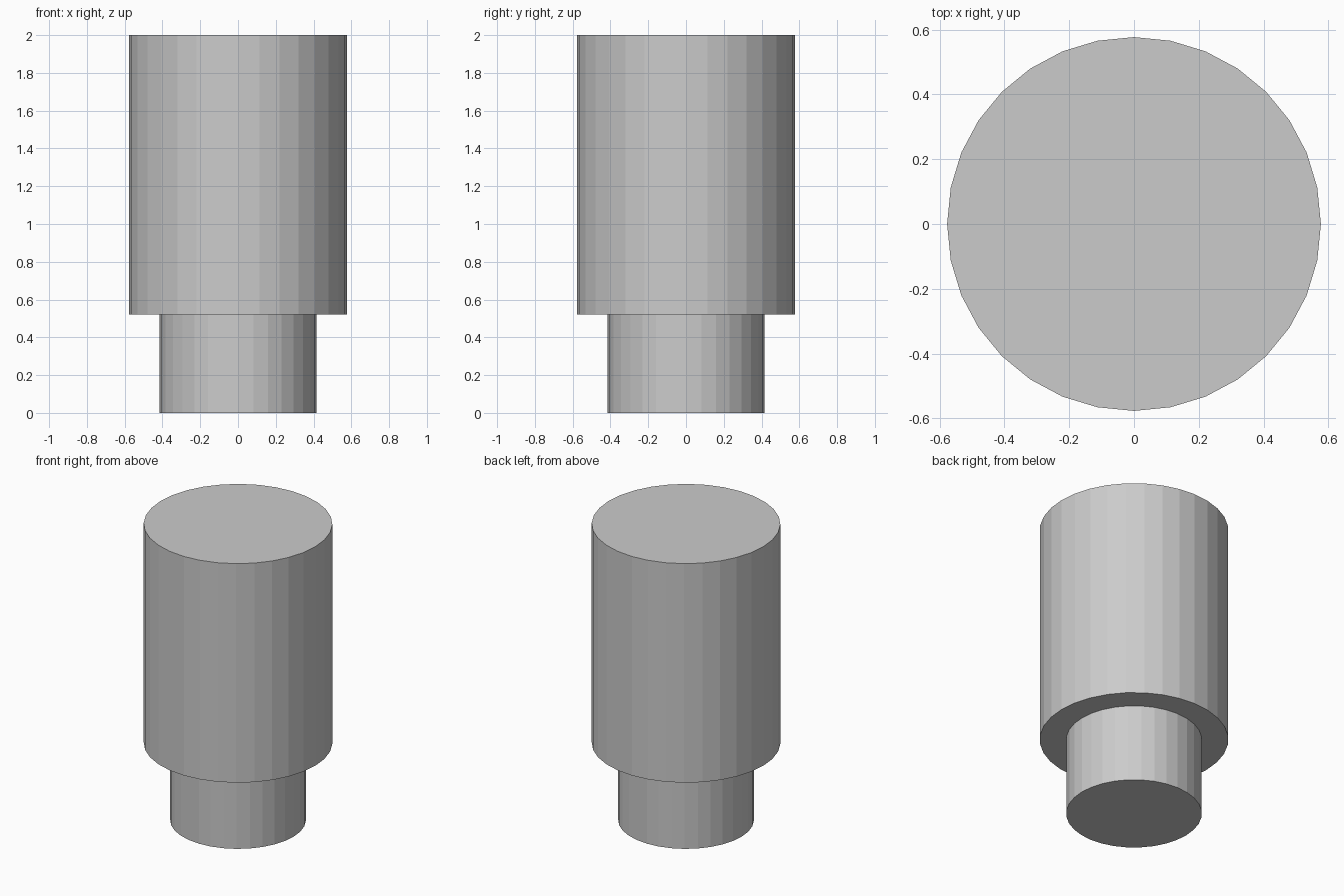
import bpy, bmesh
from math import cos, sin, tau

if "Cube" in bpy.data.objects:
    bpy.data.objects.remove(bpy.data.objects["Cube"])

SIDES = 32
# Stepped profile (radius, height): narrow neck, shoulder, wide body
PROFILE = [(0.415, 0.0), (0.415, 0.522), (0.577, 0.522), (0.577, 2.0)]

bm = bmesh.new()
rings = [[bm.verts.new((r * cos(tau * i / SIDES), r * sin(tau * i / SIDES), z))
          for i in range(SIDES)] for r, z in PROFILE]

# Walls and shoulder
for low, high in zip(rings, rings[1:]):
    for i in range(SIDES):
        j = (i + 1) % SIDES
        bm.faces.new((low[i], low[j], high[j], high[i]))

# Bottom and top caps
bm.faces.new(rings[0][::-1])
bm.faces.new(rings[-1])
bmesh.ops.recalc_face_normals(bm, faces=bm.faces)

mesh = bpy.data.meshes.new("stepped_cylinder")
bm.to_mesh(mesh)
bm.free()
bpy.context.collection.objects.link(bpy.data.objects.new("stepped_cylinder", mesh))
